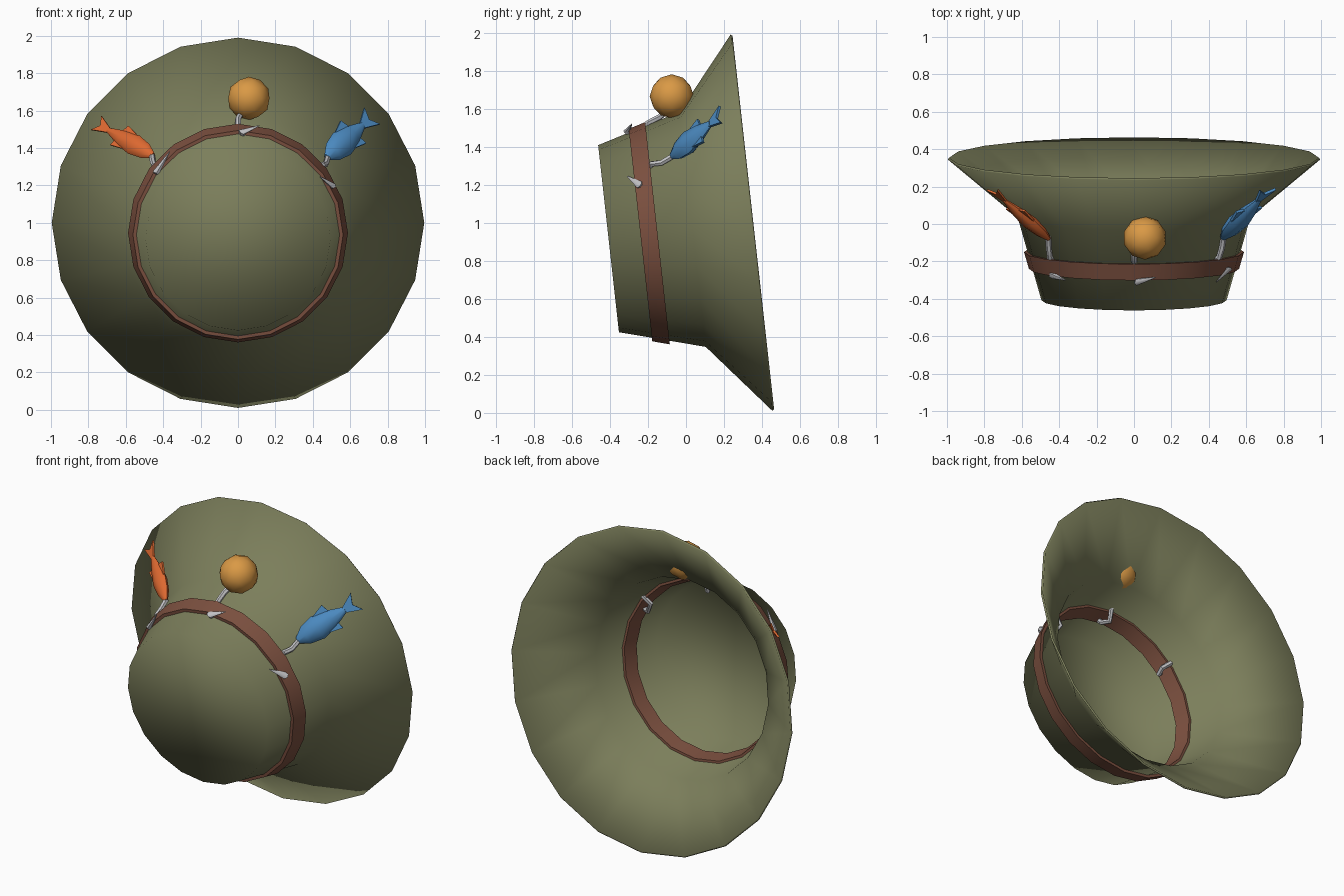
import bpy, bmesh, math
from mathutils import Vector, Matrix

cube = bpy.data.objects.get("Cube")
if cube:
    bpy.data.objects.remove(cube, do_unlink=True)

SIDES = 20
TILT = math.radians(6.35)


def material(name, rgb):
    mat = bpy.data.materials.new(name)
    mat.use_nodes = True
    mat.diffuse_color = (*rgb, 1)
    mat.node_tree.nodes["Principled BSDF"].inputs["Base Color"].default_value = (*rgb, 1)
    return mat


OLIVE = material("olive felt", (0.20, 0.21, 0.105))
BROWN = material("brown leather", (0.20, 0.08, 0.05))
ORANGE = material("orange paint", (0.72, 0.14, 0.03))
BLUE = material("blue paint", (0.07, 0.25, 0.52))
GOLD = material("gold paint", (0.70, 0.32, 0.06))
STEEL = material("pale steel", (0.55, 0.55, 0.57))

# Hat frame: origin at the brim centre, local z runs out through the crown
axis = Vector((0, -math.cos(TILT), -math.sin(TILT)))
side = Vector((1, 0, 0))
HAT = Matrix((side, axis.cross(side), axis)).transposed().to_4x4()
HAT.translation = (0, 0.345, 1.0)


def finish(bm, name, mat, angle=None):
    bmesh.ops.recalc_face_normals(bm, faces=bm.faces)
    mesh = bpy.data.meshes.new(name)
    bm.to_mesh(mesh)
    bm.free()
    obj = bpy.data.objects.new(name, mesh)
    bpy.context.collection.objects.link(obj)
    mesh.materials.append(mat)
    mesh.shade_smooth()
    if angle:
        bpy.ops.object.select_all(action='DESELECT')
        bpy.context.view_layer.objects.active = obj
        obj.select_set(True)
        bpy.ops.object.shade_smooth_by_angle(angle=math.radians(angle))
    return obj


def bridge(bm, a, b):
    for i in range(len(a)):
        j = (i + 1) % len(a)
        bm.faces.new((a[i], a[j], b[j], b[i]))


def hat_rings(bm, profile):
    """Rings of the given (height, radius) pairs about the hat axis."""
    rings = []
    for h, r in profile:
        angles = [math.tau * i / SIDES for i in range(SIDES)]
        rings.append([bm.verts.new(HAT @ Vector((r * math.cos(a), r * math.sin(a), h)))
                      for a in angles])
    for a, b in zip(rings, rings[1:]):
        bridge(bm, a, b)
    return rings


# Hat: one thin shell of brim, wall and closed crown
bm = bmesh.new()
rings = hat_rings(bm, [(0, 0.996), (0.312, 0.622), (0.757, 0.495)])
bm.faces.new(rings[-1])
hat = finish(bm, "hat_shell", OLIVE)
shell = hat.modifiers.new("thickness", 'SOLIDIFY')
shell.thickness = 0.012
shell.offset = -1

# Leather band, showing inside the crown as well
bm = bmesh.new()
rings = hat_rings(bm, [(0.498, 0.588), (0.588, 0.562), (0.588, 0.518), (0.498, 0.543)])
bridge(bm, rings[-1], rings[0])
finish(bm, "hat_band", BROWN, 40)


def fish(name, mat, head, tail, height):
    """Flattened body lofted along its length, with forked tail and fins."""
    head, tail = Vector(head), Vector(tail)
    along = tail - head
    length = along.length
    along.normalize()
    out = Vector((math.copysign(0.5, head.x), -0.77, 0.39))
    up = out.cross(along).normalized()
    if up.z < 0:
        up.negate()
    out = along.cross(up).normalized()
    bm = bmesh.new()

    def place(s, u, t=0):
        return bm.verts.new(head + along * s * length + up * u * height + out * t * height)

    rings = []
    for s, h, t in [(0, 0.13, 0.10), (0.14, 0.38, 0.24), (0.34, 0.5, 0.30),
                    (0.56, 0.38, 0.22), (0.80, 0.12, 0.08)]:
        rings.append([place(s, h * math.sin(k * math.tau / 8), t * math.cos(k * math.tau / 8))
                      for k in range(8)])
    for a, b in zip(rings, rings[1:]):
        bridge(bm, a, b)
    bm.faces.new(rings[0])
    bm.faces.new(rings[-1])

    # Thin fins as extruded outlines
    outlines = [
        [(0.76, 0.09), (1.0, 0.42), (0.93, 0.0), (1.02, -0.38), (0.76, -0.09)],
        [(0.34, 0.44), (0.56, 0.64), (0.60, 0.28)],
        [(0.42, -0.40), (0.64, -0.56), (0.62, -0.22)],
    ]
    for outline in outlines:
        near = [place(s, u, 0.05) for s, u in outline]
        far = [place(s, u, -0.05) for s, u in outline]
        bridge(bm, near, far)
        bm.faces.new(near)
        bm.faces.new(far)
    finish(bm, name, mat, 50)


# Lures
fish("orange_fish_lure", ORANGE, (-0.455, -0.08, 1.36), (-0.755, 0.18, 1.53), 0.115)
fish("blue_fish_lure", BLUE, (0.475, -0.075, 1.35), (0.715, 0.18, 1.565), 0.15)

bm = bmesh.new()
bmesh.ops.create_icosphere(bm, subdivisions=2, radius=0.116,
                           matrix=Matrix.Translation((0.058, -0.075, 1.665)))
finish(bm, "gold_bobber", GOLD)


def hook(name, points):
    """Wire bent through the band, thick at the bend and pointed at the tip."""
    curve = bpy.data.curves.new(name, 'CURVE')
    curve.dimensions = '3D'
    curve.bevel_depth = 0.016
    curve.bevel_resolution = 1
    curve.use_fill_caps = True
    line = curve.splines.new('POLY')
    line.points.add(len(points) - 1)
    for i, (p, co) in enumerate(zip(line.points, points)):
        p.co = (*co, 1)
        p.radius = 1.3 if i == len(points) - 2 else 1
    line.points[-1].radius = 0.15
    obj = bpy.data.objects.new(name, curve)
    bpy.context.collection.objects.link(obj)
    curve.materials.append(STEEL)
    bpy.ops.object.select_all(action='DESELECT')
    bpy.context.view_layer.objects.active = obj
    obj.select_set(True)
    bpy.ops.object.convert(target='MESH')
    bpy.ops.object.shade_smooth_by_angle(angle=math.radians(50))


# Hooks
hook("orange_fish_hook", [(-0.46, -0.07, 1.36), (-0.455, -0.13, 1.325), (-0.45, -0.18, 1.31),
                          (-0.38, -0.20, 1.25), (-0.39, -0.24, 1.23), (-0.435, -0.275, 1.275),
                          (-0.365, -0.30, 1.38)])
hook("blue_fish_hook", [(0.48, -0.07, 1.35), (0.47, -0.13, 1.315), (0.455, -0.18, 1.31),
                        (0.39, -0.20, 1.25), (0.43, -0.23, 1.18), (0.505, -0.245, 1.20),
                        (0.44, -0.31, 1.245)])
hook("bobber_hook", [(0.02, -0.10, 1.59), (0.0, -0.14, 1.555), (0.0, -0.20, 1.525),
                     (0.0, -0.22, 1.43), (0.03, -0.26, 1.43), (0.02, -0.31, 1.485),
                     (0.115, -0.285, 1.52)])
